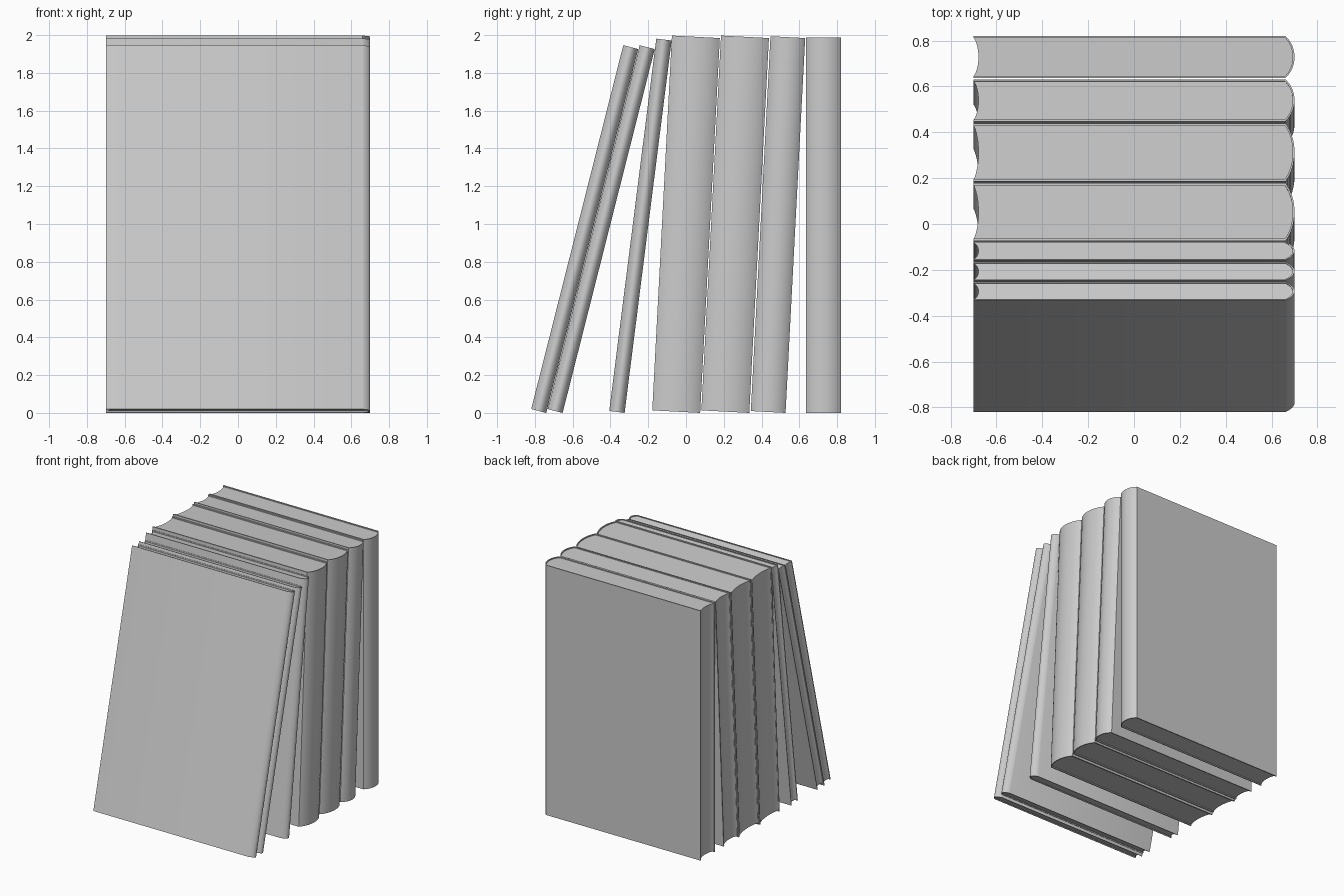
import bpy, bmesh, math

if "Cube" in bpy.data.objects:
    bpy.data.objects.remove(bpy.data.objects["Cube"])

H = 1.987          # book height
X0, X1 = -0.70, 0.66   # fore edge and start of the rounded spine
DEPTH = 0.04       # bulge of the spine
HALF = math.radians(48)


def arc(x, depth, y0, y1, n=16):
    """Shallow curve from y0 to y1 bulging by depth in +x."""
    mid, half = (y0 + y1) / 2, (y1 - y0) / 2
    pts = []
    for i in range(n + 1):
        a = HALF * (2 * i / n - 1)
        bulge = (math.cos(a) - math.cos(HALF)) / (1 - math.cos(HALF))
        pts.append((x + depth * bulge, mid + half * math.sin(a) / math.sin(HALF)))
    return pts


def extrude(bm, loop, z0, z1):
    """Extrude a closed outline upward, capped by one face at each end."""
    face = bm.faces.new([bm.verts.new((x, y, z0)) for x, y in loop])
    res = bmesh.ops.extrude_face_region(bm, geom=[face])
    verts = [g for g in res["geom"] if isinstance(g, bmesh.types.BMVert)]
    bmesh.ops.translate(bm, verts=verts, vec=(0, 0, z1 - z0))


def make_part(name, loop, z0, z1, y, lean):
    bm = bmesh.new()
    extrude(bm, loop, z0, z1)
    bmesh.ops.recalc_face_normals(bm, faces=bm.faces)
    me = bpy.data.meshes.new(name)
    bm.to_mesh(me)
    bm.free()
    ob = bpy.data.objects.new(name, me)
    bpy.context.collection.objects.link(ob)
    ob.location = (0, y, 0)
    ob.rotation_euler = (-math.radians(lean), 0, 0)
    bpy.ops.object.select_all(action='DESELECT')
    ob.select_set(True)
    bpy.context.view_layer.objects.active = ob
    bpy.ops.object.shade_smooth_by_angle(angle=math.radians(30))


def book(i, y, t, lean):
    """Book resting on its lower back edge at y, leaning backwards."""
    c = 0.04 * t + 0.001
    # cover: U-shaped board wrapped around the rounded spine
    outer = [(X0, -t)] + arc(X1, DEPTH, -t, 0) + [(X0, 0)]
    inner = [(X0, -t + c)] + arc(X1 - 0.002, DEPTH - 0.006, -t + c, -c) + [(X0, -c)]
    make_part(f"book_{i}_cover", outer + inner[::-1], 0, H, y, lean)
    # page block: rounded at the spine, hollow at the fore edge
    fore = arc(X0 + 0.002, 0.02, -t + c, -c)
    make_part(f"book_{i}_pages", inner[1:-1] + fore[::-1], 0.008, H - 0.008, y, lean)


# back-edge position, thickness, lean in degrees
books = [(-0.74, 0.082, 14.2), (-0.653, 0.082, 14.2), (-0.325, 0.082, 7.2),
         (0.075, 0.254, 3.0), (0.335, 0.254, 3.0), (0.527, 0.184, 3.0),
         (0.82, 0.184, 0)]
for i, (y, t, lean) in enumerate(books, 1):
    book(i, y, t, lean)
